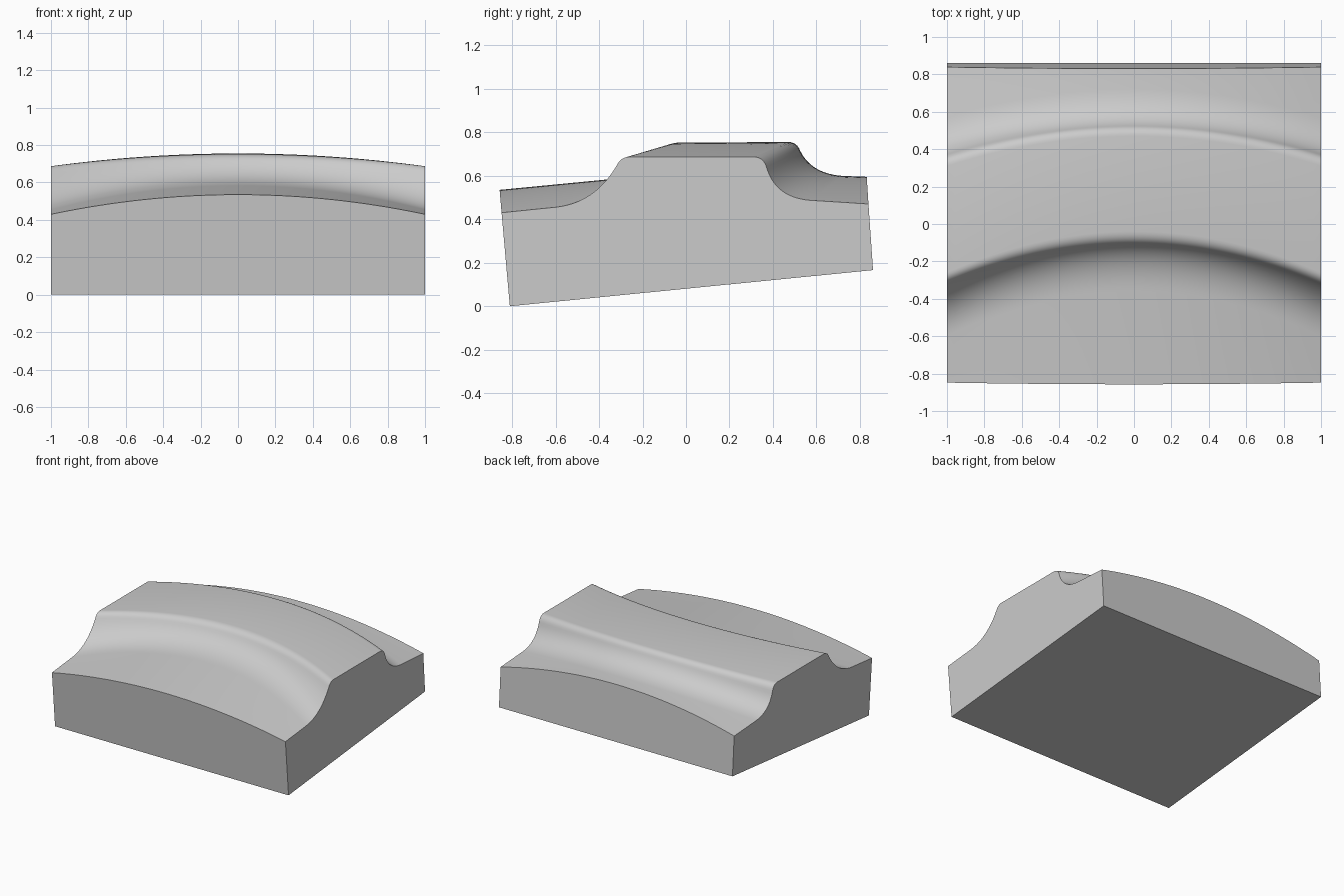
import bpy
import bmesh
import math
from mathutils import Vector

cube = bpy.data.objects.get("Cube")
if cube:
    bpy.data.objects.remove(cube, do_unlink=True)

STATIONS = 48     # cross-sections across the width
FILLET_STEPS = 14
CORNER_STEPS = 6


def bend(a, b, c, steps):
    """Points of a quadratic curve from a to c, pulled towards b."""
    a, b, c = Vector(a), Vector(b), Vector(c)
    ts = [i / steps for i in range(steps + 1)]
    return [a * (1 - t) ** 2 + b * 2 * t * (1 - t) + c * t * t for t in ts]


def profile(front, back):
    """Each side lists: rim, fillet start, fillet pull, fillet end, corner, ridge start."""
    def half(rim, start, pull, end, corner, ridge):
        return ([Vector(rim)] + bend(start, pull, end, FILLET_STEPS)
                + bend(end, corner, ridge, CORNER_STEPS)[1:])
    return half(*front) + half(*back)[::-1]


# Cross-sections (y, z) in the middle and at the two sides
middle = profile(
    [(-.857, .535), (-.36, .583), (-.17, .60), (-.105, .715), (-.085, .75), (-.04, .752)],
    [(.831, .595), (.72, .599), (.575, .61), (.525, .715), (.51, .755), (.47, .755)])
side = profile(
    [(-.848, .43), (-.60, .455), (-.42, .475), (-.32, .645), (-.30, .687), (-.26, .687)],
    [(.839, .47), (.57, .487), (.41, .50), (.37, .64), (.355, .687), (.31, .687)])

# Arched block: the section shifts and drops towards both sides
bm = bmesh.new()
rows = []
for i in range(STATIONS + 1):
    x = 2 * i / STATIONS - 1
    rows.append([bm.verts.new((x, *m.lerp(s, x * x))) for m, s in zip(middle, side)])
for near, far in zip(rows, rows[1:]):
    for j in range(len(near) - 1):
        bm.faces.new((near[j], far[j], far[j + 1], near[j + 1]))

# Flat walls and sloping underside
front_l, front_r = [bm.verts.new((x, -.81, 0)) for x in (-1, 1)]
back_l, back_r = [bm.verts.new((x, .86, .166)) for x in (-1, 1)]
bm.faces.new([front_l, back_l] + rows[0][::-1])
bm.faces.new([front_r, back_r] + rows[-1][::-1])
bm.faces.new([front_l, front_r] + [r[0] for r in rows[::-1]])
bm.faces.new([back_l, back_r] + [r[-1] for r in rows[::-1]])
bm.faces.new((front_l, front_r, back_r, back_l))
bmesh.ops.recalc_face_normals(bm, faces=bm.faces)

mesh = bpy.data.meshes.new("arched_block")
bm.to_mesh(mesh)
bm.free()
block = bpy.data.objects.new("arched_block", mesh)
bpy.context.collection.objects.link(block)

# Plain grey finish
grey = bpy.data.materials.new("plain_grey")
grey.use_nodes = True
colour = (.6, .6, .6, 1)
grey.diffuse_color = colour
grey.node_tree.nodes["Principled BSDF"].inputs["Base Color"].default_value = colour
mesh.materials.append(grey)

bpy.ops.object.select_all(action='DESELECT')
block.select_set(True)
bpy.context.view_layer.objects.active = block
bpy.ops.object.shade_smooth_by_angle(angle=math.radians(35))
